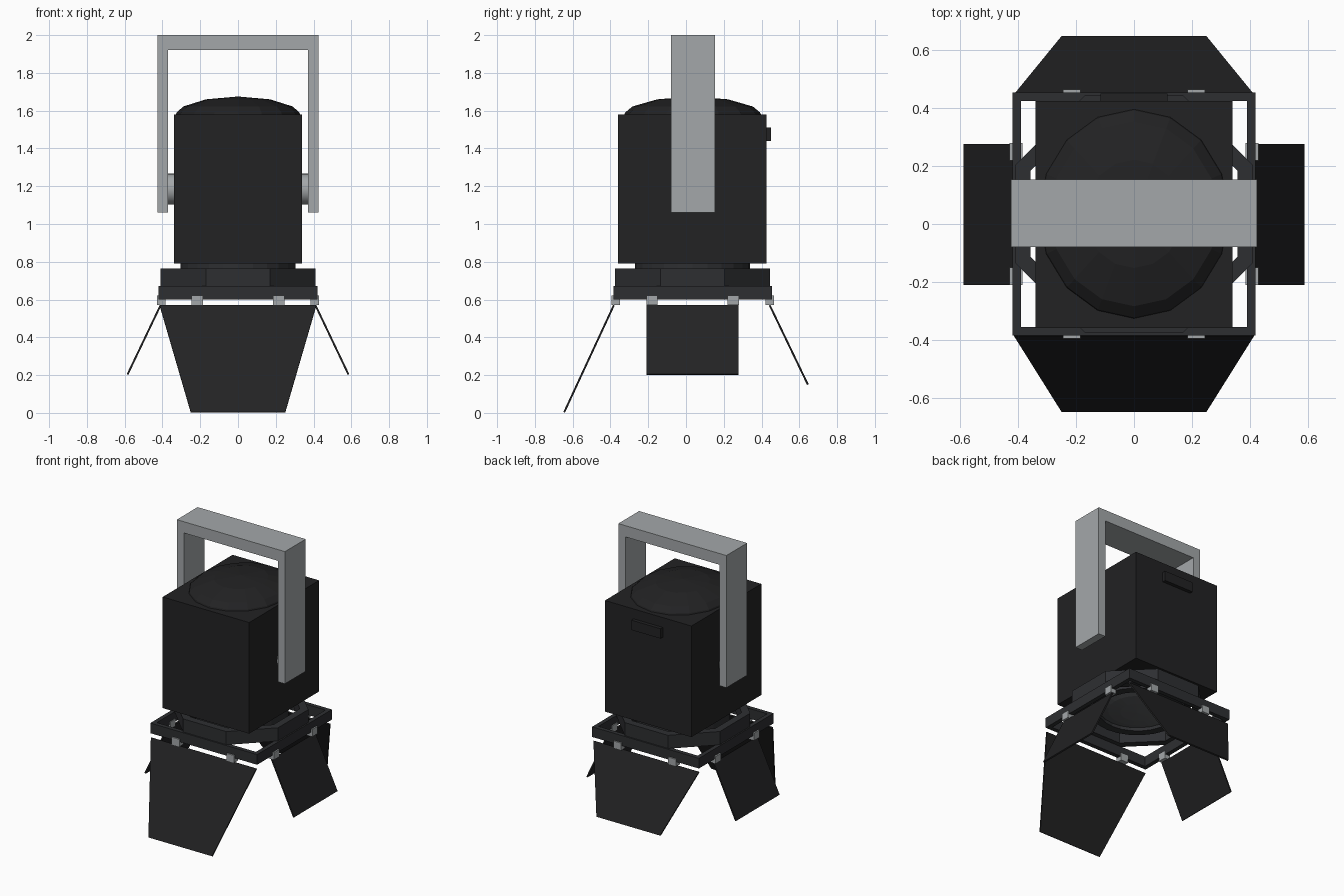
import bpy, bmesh, math
from mathutils import Vector

if "Cube" in bpy.data.objects:
    bpy.data.objects.remove(bpy.data.objects["Cube"])

CY = 0.035  # y of the lamp axis


def material(name, r, g, b):
    m = bpy.data.materials.new(name)
    m.diffuse_color = (r, g, b, 1)
    m.use_nodes = True
    m.node_tree.nodes["Principled BSDF"].inputs["Base Color"].default_value = m.diffuse_color
    return m


BLACK = material("black_paint", 0.016, 0.016, 0.017)
FRAME = material("dark_frame", 0.027, 0.028, 0.031)
METAL = material("grey_metal", 0.37, 0.39, 0.40)
GLASS = material("lens_glass", 0.10, 0.105, 0.11)


def finish(name, bm, mat):
    bmesh.ops.recalc_face_normals(bm, faces=bm.faces)
    me = bpy.data.meshes.new(name)
    bm.to_mesh(me)
    bm.free()
    me.materials.append(mat)
    ob = bpy.data.objects.new(name, me)
    bpy.context.collection.objects.link(ob)
    return ob


def box(name, x, y, z, mat):
    bm = bmesh.new()
    bmesh.ops.create_cube(bm, size=1)
    for v in bm.verts:
        v.co = [(a + b) / 2 + c * (b - a) for (a, b), c in zip((x, y, z), v.co)]
    return finish(name, bm, mat)


def lathe(name, profile, n, mat, turn=0.0, sy=1.0, closed=False):
    """Revolve (radius, z) points around the lamp axis; radius 0 makes a pole."""
    bm = bmesh.new()
    rings = []
    for r, z in profile:
        if r == 0:
            rings.append([bm.verts.new((0, CY, z))] * n)
        else:
            angles = [turn + math.tau * i / n for i in range(n)]
            rings.append([bm.verts.new((r * math.cos(a), CY + sy * r * math.sin(a), z)) for a in angles])
    pairs = list(zip(rings, rings[1:]))
    if closed:
        pairs.append((rings[-1], rings[0]))
    for a, b in pairs:
        for i in range(n):
            j = (i + 1) % n
            bm.faces.new(list(dict.fromkeys((a[i], a[j], b[j], b[i]))))
    return finish(name, bm, mat)


def ring(name, r_out, r_in, z0, z1, n, mat, turn=0.0):
    return lathe(name, [(r_out, z0), (r_out, z1), (r_in, z1), (r_in, z0)], n, mat, turn, closed=True)


def panel(name, corners, mat, thick=0.01):
    """Thin sheet from four corners."""
    bm = bmesh.new()
    p = [Vector(c) for c in corners]
    off = (p[1] - p[0]).cross(p[2] - p[0]).normalized() * thick / 2
    a = [bm.verts.new(c + off) for c in p]
    b = [bm.verts.new(c - off) for c in p]
    bm.faces.new(a)
    bm.faces.new(b[::-1])
    for i in range(4):
        j = (i + 1) % 4
        bm.faces.new((a[i], b[i], b[j], a[j]))
    return finish(name, bm, mat)


# Lamp housing, domed cap and rear handle
box("housing", (-0.34, 0.34), (-0.36, 0.425), (0.79, 1.58), BLACK)
lathe("domed_cap", [(0.33, 1.575), (0.325, 1.59), (0.29, 1.622), (0.17, 1.66), (0, 1.675)],
      16, BLACK, sy=1.1)
box("rear_label_block", (-0.115, 0.115), (0.42, 0.45), (1.44, 1.51), BLACK)

# Hanging yoke as one U shape
bm = bmesh.new()
outline = [(-0.425, 1.06), (-0.425, 2), (0.425, 2), (0.425, 1.06),
           (0.37, 1.06), (0.37, 1.92), (-0.37, 1.92), (-0.37, 1.06)]
face = bm.faces.new([bm.verts.new((x, -0.08, z)) for x, z in outline])
ext = bmesh.ops.extrude_face_region(bm, geom=[face])
bmesh.ops.translate(bm, vec=(0, 0.233, 0),
                    verts=[g for g in ext["geom"] if isinstance(g, bmesh.types.BMVert)])
finish("yoke", bm, METAL)

# Pivots between yoke and housing
for s, side in ((-1, "left"), (1, "right")):
    bpy.ops.mesh.primitive_cylinder_add(vertices=16, radius=0.082, depth=0.05,
                                        location=(s * 0.355, CY, 1.185),
                                        rotation=(0, math.pi / 2, 0))
    ob = bpy.context.object
    ob.name = side + "_pivot"
    ob.data.materials.append(METAL)
    bpy.ops.object.shade_smooth_by_angle()

# Lens tube, glass and octagonal collar
ring("lens_tube", 0.305, 0.25, 0.69, 0.80, 24, FRAME)
lathe("lens", [(0.255, 0.715), (0.19, 0.697), (0.11, 0.685), (0, 0.68)], 24, GLASS)
c8 = math.cos(math.pi / 8)
ring("octagon_collar", 0.41 / c8, 0.358 / c8, 0.67, 0.765, 8, FRAME, math.pi / 8)

# Square barn door frame
q = math.sqrt(2)
ring("door_frame", 0.42 * q, 0.39 * q, 0.60, 0.672, 4, FRAME, math.pi / 4)

# Hinges, two on each side of the frame
for s in (-1, 1):
    for t in (-0.215, 0.215):
        a, b = sorted((s * 0.385, s * 0.43))
        box("hinge", (t - 0.03, t + 0.03), (CY + a, CY + b), (0.57, 0.622), METAL)
        box("hinge", (a, b), (CY + t - 0.03, CY + t + 0.03), (0.57, 0.622), METAL)

# Barn doors: tapered front and back, straight sides
panel("front_door", [(-0.415, -0.382, 0.57), (0.415, -0.382, 0.57),
                     (0.25, -0.645, 0.003), (-0.25, -0.645, 0.003)], BLACK)
panel("back_door", [(-0.415, 0.443, 0.57), (0.415, 0.443, 0.57),
                    (0.25, 0.645, 0.15), (-0.25, 0.645, 0.15)], BLACK)
for s, side in ((-1, "left"), (1, "right")):
    panel(side + "_door", [(s * 0.41, -0.21, 0.57), (s * 0.41, 0.277, 0.57),
                           (s * 0.585, 0.277, 0.203), (s * 0.585, -0.21, 0.203)], BLACK)
